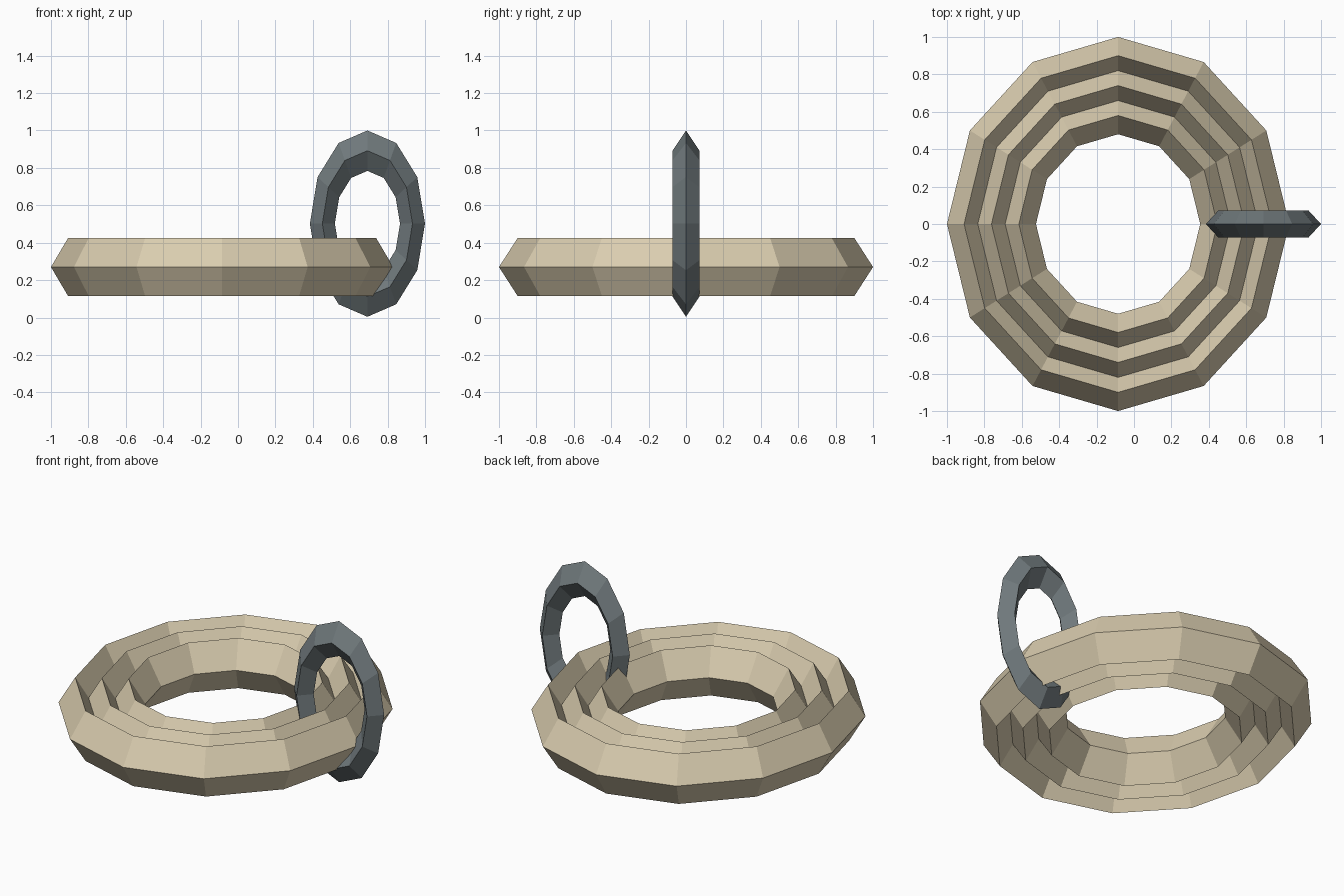
import bpy

# Remove the default cube
if "Cube" in bpy.data.objects:
    bpy.data.objects.remove(bpy.data.objects["Cube"], do_unlink=True)


def make_material(name, rgb):
    mat = bpy.data.materials.new(name)
    mat.use_nodes = True
    color = (*rgb, 1.0)
    mat.diffuse_color = color
    mat.node_tree.nodes["Principled BSDF"].inputs["Base Color"].default_value = color
    return mat


def diamond_ring(name, mat, center, major, minor, scale, upright=False):
    """Twelve-sided ring with a diamond section, stretched along its own axes."""
    bpy.ops.mesh.primitive_torus_add(
        major_segments=12, minor_segments=4,
        major_radius=major, minor_radius=minor,
        location=center, rotation=(1.5707963 if upright else 0, 0, 0))
    ring = bpy.context.object
    ring.name = name
    ring.scale = scale
    bpy.ops.object.transform_apply(location=False, rotation=True, scale=True)
    bpy.ops.object.shade_flat()
    ring.data.materials.append(mat)
    return ring


tan = make_material("pale_tan", (0.70, 0.61, 0.43))
steel = make_material("blue_grey_metal", (0.16, 0.19, 0.20))

# Three overlapping flat bands forming the ridged hoop
for name, radius in (("outer_band", 0.90), ("middle_band", 0.74), ("inner_band", 0.58)):
    diamond_ring(name, tan, (-0.085, 0, 0.27), radius, 0.10, (0.915, 1, 1.55))

# Upright oval link through the hoop
diamond_ring("hanging_link", steel, (0.692, 0, 0.502), 0.39, 0.108,
             (0.618, 1, 0.67), upright=True)
